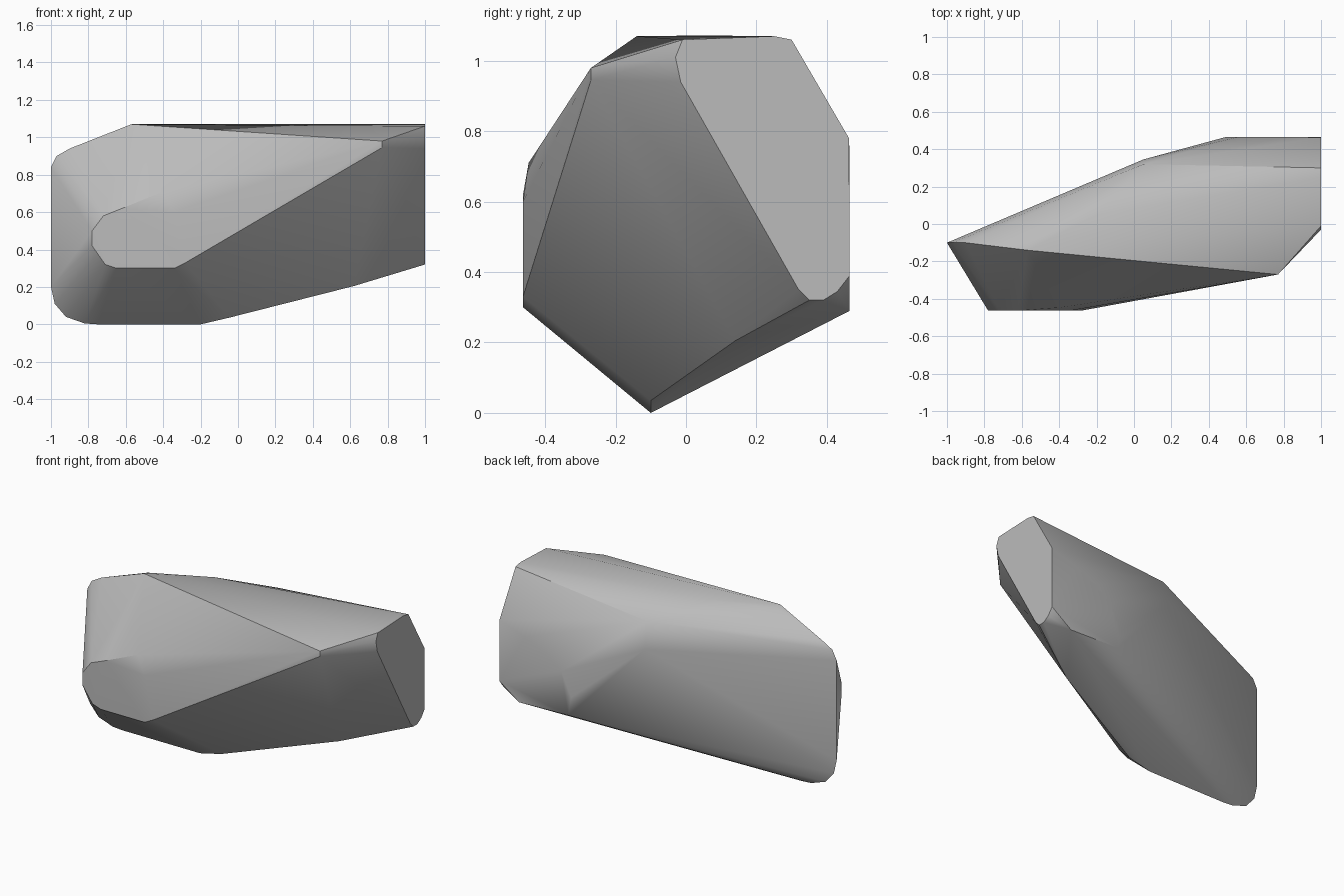
import bpy, bmesh, math

cube = bpy.data.objects.get("Cube")
if cube:
    bpy.data.objects.remove(cube, do_unlink=True)

stone = bpy.data.materials.new("stone_grey")
stone.use_nodes = True
colour = (0.5, 0.5, 0.5, 1)
stone.diffuse_color = colour
stone.node_tree.nodes["Principled BSDF"].inputs["Base Color"].default_value = colour

bm = bmesh.new()


def facet(axis, level, outline):
    """Add a flat outline of corner points lying at one level of an axis."""
    for a, b in outline:
        p = [a, b]
        p.insert(axis, level)
        bm.verts.new(p)


# flat cut end: (y, z)
facet(0, 1.0, [(-.03, 1.01), (-.01, 1.06), (.25, 1.07), (.3, 1.06), (.463, .78),
               (.465, .39), (.43, .345), (.39, .32), (.35, .32), (.32, .35), (-.015, .94)])
# sharp upright edge and rounded keel: (x, z)
facet(1, -.1, [(-.57, 1.06), (-.9, .94), (-.97, .9), (-1, .84), (-1, .2), (-.98, .11),
               (-.92, .04), (-.82, .005), (-.75, 0), (-.2, 0), (-.05, .035)])
# flat front patch: (x, z)
facet(1, -.463, [(-.78, .5), (-.78, .42), (-.71, .32), (-.65, .3), (-.34, .3),
                 (-.28, .33), (-.34, .6), (-.62, .62), (-.72, .58)])
# flat back patch: (x, z)
facet(1, .465, [(.82, .72), (.67, .66), (.56, .57), (.49, .42), (.51, .3), (.86, .29)])
# shoulders between the patches
for p in [(.77, -.27, .98), (.77, -.27, .945), (-.57, -.14, 1.07), (-.2, .05, 1.072),
          (.05, .32, .97), (.05, .345, .8), (-.4, -.447, .71), (.62, .14, .205)]:
    bm.verts.new(p)

# wrap the corners in one convex skin
result = bmesh.ops.convex_hull(bm, input=bm.verts[:])
spare = {g for g in result["geom_interior"] + result["geom_unused"]
         if isinstance(g, bmesh.types.BMVert)}
bmesh.ops.delete(bm, geom=list(spare), context='VERTS')
bmesh.ops.recalc_face_normals(bm, faces=bm.faces[:])
bmesh.ops.dissolve_limit(bm, angle_limit=math.radians(1),
                         verts=bm.verts[:], edges=bm.edges[:])

mesh = bpy.data.meshes.new("rock")
bm.to_mesh(mesh)
bm.free()
mesh.materials.append(stone)
rock = bpy.data.objects.new("rock", mesh)
bpy.context.collection.objects.link(rock)

# soft facets with crisp main edges
bpy.ops.object.select_all(action='DESELECT')
rock.select_set(True)
bpy.context.view_layer.objects.active = rock
bpy.ops.object.shade_smooth_by_angle(angle=math.radians(30))
